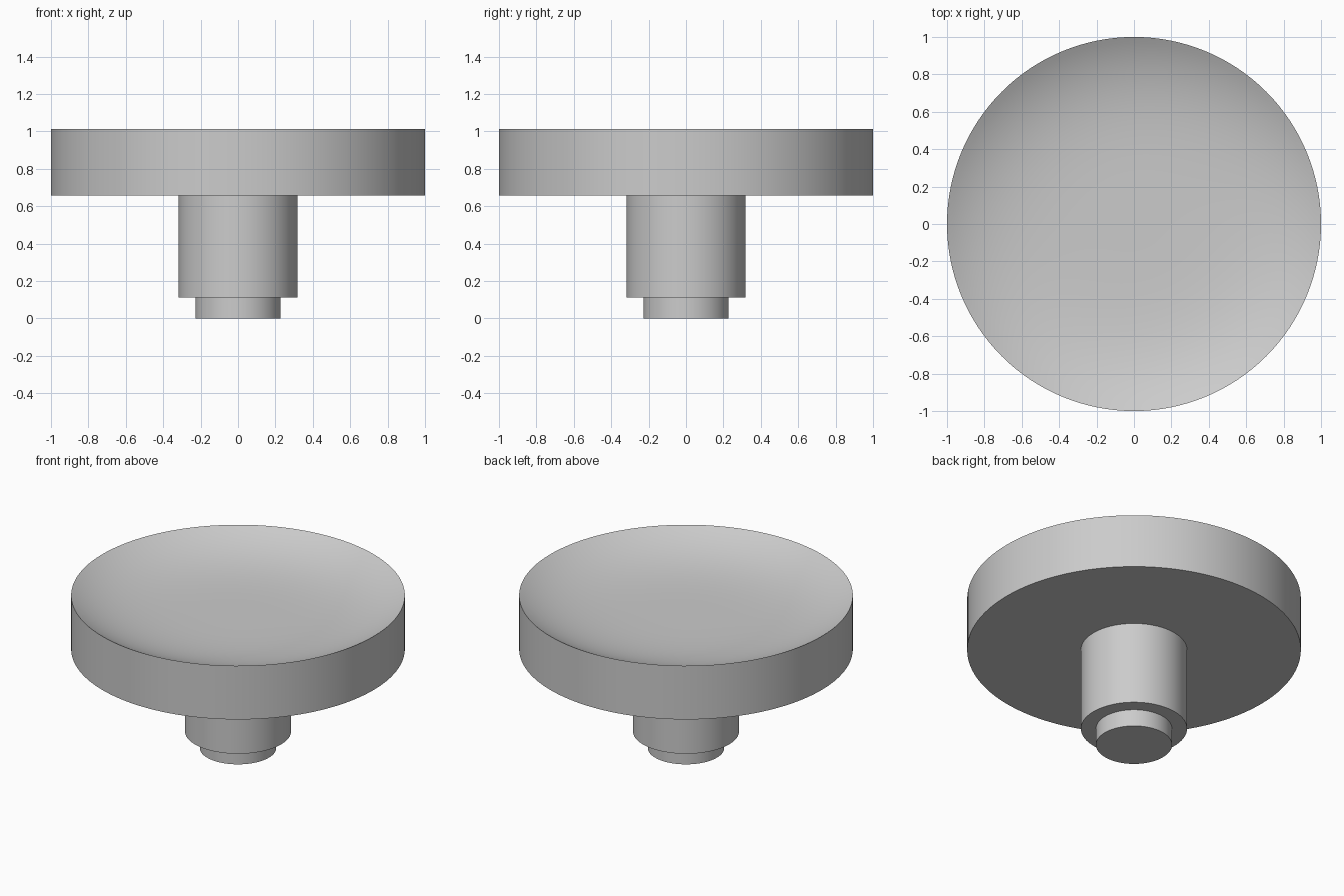
import bpy
import bmesh
import math

SEGMENTS = 128

cube = bpy.data.objects.get("Cube")
if cube:
    bpy.data.objects.remove(cube, do_unlink=True)

grey = bpy.data.materials.new("plain grey")
grey.use_nodes = True
colour = (0.6, 0.6, 0.6, 1)
grey.diffuse_color = colour
grey.node_tree.nodes["Principled BSDF"].inputs["Base Color"].default_value = colour


def lathe(name, profile):
    """Revolve (radius, height) points, ordered bottom to top, around z."""
    bm = bmesh.new()
    verts = [bm.verts.new((r, 0, z)) for r, z in profile]
    edges = [bm.edges.new(pair) for pair in zip(verts, verts[1:])]
    bmesh.ops.spin(bm, geom=verts + edges, cent=(0, 0, 0), axis=(0, 0, 1),
                   angle=math.tau, steps=SEGMENTS, use_merge=True)
    bmesh.ops.remove_doubles(bm, verts=bm.verts[:], dist=1e-5)
    bmesh.ops.recalc_face_normals(bm, faces=bm.faces[:])
    # The underside always faces down
    lowest = min(bm.faces, key=lambda f: f.calc_center_median().z)
    if lowest.normal.z > 0:
        bmesh.ops.reverse_faces(bm, faces=bm.faces[:])
    mesh = bpy.data.meshes.new(name)
    bm.to_mesh(mesh)
    bm.free()
    mesh.materials.append(grey)
    obj = bpy.data.objects.new(name, mesh)
    bpy.context.collection.objects.link(obj)
    bpy.ops.object.select_all(action="DESELECT")
    obj.select_set(True)
    bpy.context.view_layer.objects.active = obj
    bpy.ops.object.shade_smooth_by_angle(angle=math.radians(30))
    return obj


# Round head with a shallow dished top that steepens towards the rim
RIM, UNDERSIDE, DEPTH, RINGS = 1.012, 0.657, 0.14, 32
dish = [(i / RINGS, RIM - DEPTH * (1 - (i / RINGS) ** 4))
        for i in range(RINGS, -1, -1)]
lathe("dished_head", [(0, UNDERSIDE), (1, UNDERSIDE)] + dish)

# Stem and the narrower spigot below it
lathe("stem", [(0, 0.112), (0.318, 0.112), (0.318, UNDERSIDE)])
lathe("spigot", [(0, 0), (0.228, 0), (0.228, 0.112)])
